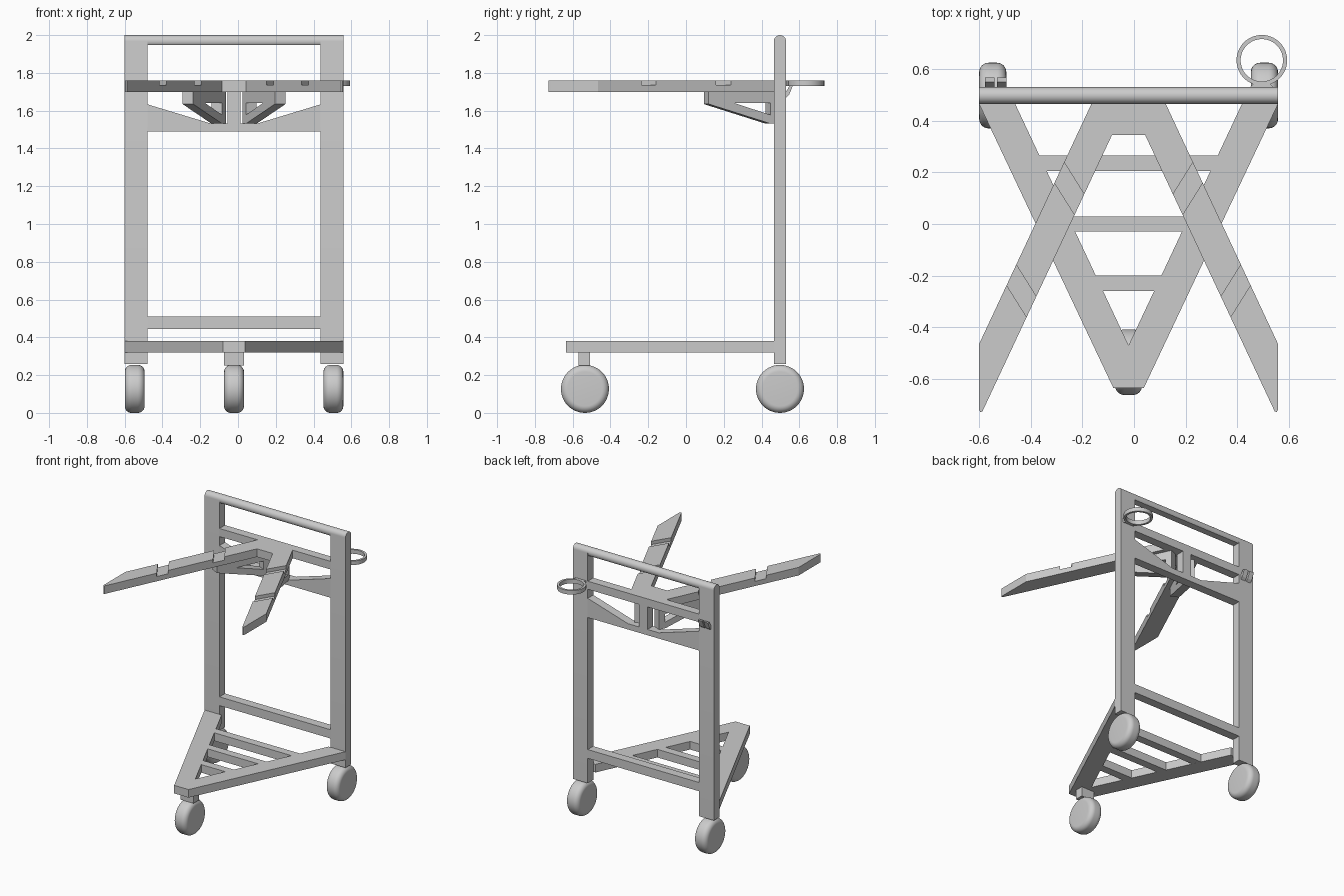
import bpy, bmesh, math
from mathutils import Vector

if "Cube" in bpy.data.objects:
    bpy.data.objects.remove(bpy.data.objects["Cube"])

CX = -0.021          # symmetry plane of the frame
Y0, Y1 = 0.465, 0.53  # depth of the upright frame


def finish(name, bm, smooth=False):
    bmesh.ops.recalc_face_normals(bm, faces=bm.faces)
    me = bpy.data.meshes.new(name)
    bm.to_mesh(me)
    bm.free()
    ob = bpy.data.objects.new(name, me)
    bpy.context.collection.objects.link(ob)
    if smooth:
        bpy.ops.object.select_all(action='DESELECT')
        ob.select_set(True)
        bpy.context.view_layer.objects.active = ob
        bpy.ops.object.shade_smooth_by_angle(angle=math.radians(35))
    return ob


def prism(name, pts, lo, hi, place, smooth=False):
    """Extrude a 2D outline from lo to hi; place maps (a, b, t) to xyz."""
    bm = bmesh.new()
    ring = [[bm.verts.new(place(a, b, t)) for a, b in pts] for t in (lo, hi)]
    n = len(pts)
    bm.faces.new(ring[0])
    bm.faces.new(ring[1])
    for i in range(n):
        j = (i + 1) % n
        bm.faces.new((ring[0][i], ring[0][j], ring[1][j], ring[1][i]))
    return finish(name, bm, smooth)


def flat(a, b, t): return (a, b, t)       # outline in xy
def upright(a, b, t): return (a, t, b)    # outline in xz
def side(a, b, t): return (t, a, b)       # outline in yz
def mx(x): return 2 * CX - x


def mirrored(pts):
    return pts + [(mx(x), y) for x, y in reversed(pts)]


def box(name, x0, x1, y0, y1, z0, z1):
    return prism(name, [(x0, y0), (x1, y0), (x1, y1), (x0, y1)], z0, z1, flat)


def cut(ob, cutter):
    mod = ob.modifiers.new("cut", 'BOOLEAN')
    mod.operation = 'DIFFERENCE'
    mod.solver = 'EXACT'
    mod.object = cutter
    bpy.context.view_layer.objects.active = ob
    bpy.ops.object.modifier_apply(modifier=mod.name)
    bpy.data.objects.remove(cutter)


def lathe(name, profile, center, axis, steps=48):
    """Revolve (along, radius) points about the x or z axis."""
    bm = bmesh.new()
    vec = (1, 0, 0) if axis == 'X' else (0, 0, 1)
    c = Vector(center)
    vs = [bm.verts.new(c + Vector((a, 0, r) if axis == 'X' else (r, 0, a)))
          for a, r in profile]
    es = [bm.edges.new(p) for p in zip(vs, vs[1:])]
    bmesh.ops.spin(bm, geom=vs + es, cent=c, axis=vec, angle=2 * math.pi, steps=steps)
    bmesh.ops.remove_doubles(bm, verts=bm.verts, dist=1e-5)
    return finish(name, bm, True)


# Upright posts with rounded tops
R = (Y1 - Y0) / 2
YC = (Y0 + Y1) / 2


def arc(a0, a1, n=16):
    return [(YC + R * math.cos(a0 + (a1 - a0) * i / n),
             2 - R + R * math.sin(a0 + (a1 - a0) * i / n)) for i in range(n + 1)]


post = [(Y0, 0.26), (Y1, 0.26)] + arc(0, math.pi)
prism("left_post", post, -0.6, -0.478, side, True)
prism("right_post", post, mx(-0.478), mx(-0.6), side, True)

# Push handle and cross rails
XL, XR = -0.478, mx(-0.478)
prism("push_handle", arc(-0.69, math.pi + 0.69, 24), XL, XR, side, True)
box("lower_rail", XL, XR, Y0, Y1, 0.445, 0.51)
box("arm_rail", XL, XR, Y0, Y1, 1.70, 1.76)
prism("brace_rail", mirrored([(XL, 1.49), (XL, 1.633), (-0.148, 1.533)]),
      Y0, Y1, upright)
box("center_strut", -0.055, 0.013, Y0, Y1, 1.533, 1.70)

# V-shaped support arms with slanted notches
arms = prism("support_arms", mirrored([
    (-0.165, Y0), (-0.6, -0.465), (-0.6, -0.718), (-0.595, -0.728),
    (-0.587, -0.726), (-0.085, 0.345)]), 1.70, 1.76, flat)
for x, y in ((-0.27, 0.238), (-0.456, -0.158)):
    p, d, w = Vector((x, y)), Vector((0.077, -0.123)), Vector((-0.037, -0.079))
    quad = [p - d, p + 2 * d, p + 2 * d + w, p - d + w]
    for f in (lambda v: (v.x, v.y), lambda v: (mx(v.x), v.y)):
        cut(arms, prism("notch_cutter", [f(v) for v in quad], 1.735, 1.80, flat))

# Triangular brackets below the arms
U = Vector((-0.424, -0.906))
for s, name in ((1, "left"), (-1, "right")):
    def along(a, b, t, s=s):
        v = Vector((-0.098, Y0)) + U * a + Vector((0.906, -0.424)) * t
        return (v.x if s == 1 else mx(v.x), v.y, b)
    bracket = prism(name + "_bracket", [
        (-0.012, 1.70), (0.395, 1.70), (0.395, 1.635), (0.04, 1.533), (-0.012, 1.533)],
        -0.031, 0.031, along)
    cut(bracket, prism("hole_cutter", [(0.035, 1.64), (0.035, 1.578), (0.245, 1.64)],
                       -0.1, 0.1, along))

# Triangular base frame
prism("base_frame", [(-0.6, Y0), (-0.08, -0.635), (mx(-0.08), -0.635), (mx(-0.6), Y0),
                     (mx(-0.46), Y0), (CX, -0.47), (-0.46, Y0)], 0.32, 0.38, flat)


def inner(y): return CX - (y + 0.47) * 0.4695


for i, (a, b) in enumerate(((0.205, 0.265), (-0.03, 0.03), (-0.26, -0.20))):
    prism(f"base_slat_{i + 1}", mirrored([(inner(a), a), (inner(b), b)]),
          0.32, 0.38, flat)
box("front_caster_stem", -0.075, 0.033, -0.568, -0.507, 0.25, 0.32)

# Wheels with rounded shoulders
W, RW, C = 0.0525, 0.127, 0.036
shoulder = [(W - C + C * math.cos(t), RW - C + C * math.sin(t))
            for t in (math.pi / 2 * i / 8 for i in range(9))]
tyre = [(W, 0)] + shoulder + [(-a, r) for a, r in reversed(shoulder)] + [(-W, 0)]
for name, x, y in (("front_wheel", CX, -0.535), ("left_wheel", -0.547, YC),
                   ("right_wheel", mx(-0.547), YC)):
    lathe(name, tyre, (x, y, RW), 'X')

# Holder ring and its tab
lathe("holder_ring", [(0, 0.082), (0, 0.098), (0.03, 0.098), (0.03, 0.082), (0, 0.082)],
      (0.495, 0.634, 1.73), 'Z', 64)
prism("ring_tab", [(0.45, Y1), (0.54, Y1), (0.525, 0.546), (0.465, 0.546)],
      1.73, 1.76, flat)

# Pair of hooks on the back of the left post
hook = [(Y1, 1.67), (0.546, 1.685), (0.567, 1.735), (0.55, 1.735), (Y1, 1.70)]
for i, x in enumerate((-0.577, -0.53)):
    prism(f"hook_{i + 1}", hook, x, x + 0.036, side)
